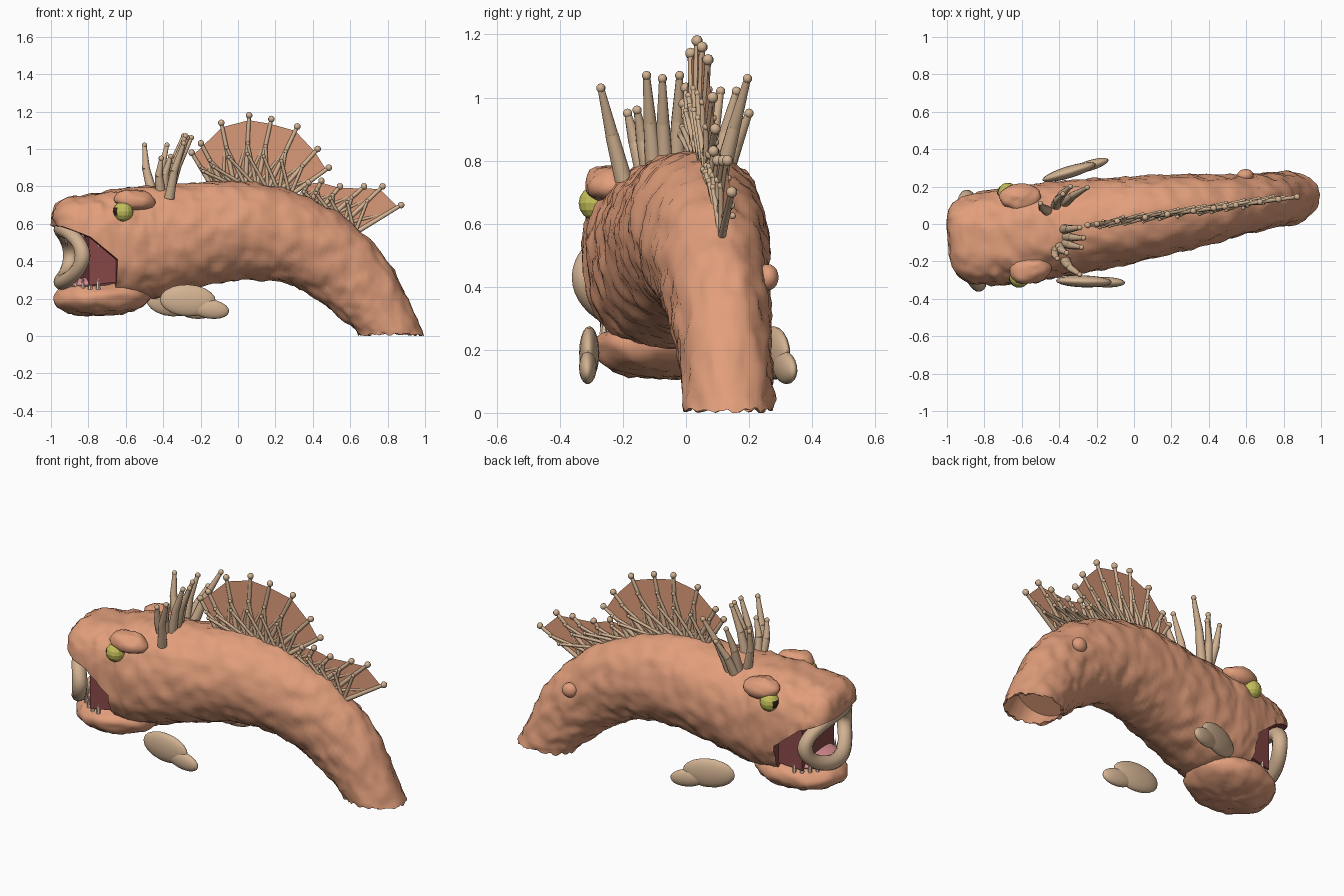
import bpy, bmesh, math
from mathutils import Vector, Matrix, noise

if "Cube" in bpy.data.objects:
    bpy.data.objects.remove(bpy.data.objects["Cube"])

# The creature is built along x, then turned slightly about z
TURN = Matrix.Translation((0, 0.027, 0)) @ Matrix.Rotation(math.radians(7.7), 4, 'Z')


def material(name, r, g, b):
    m = bpy.data.materials.new(name)
    m.use_nodes = True
    m.diffuse_color = (r, g, b, 1)
    shader = m.node_tree.nodes["Principled BSDF"]
    shader.inputs["Base Color"].default_value = (r, g, b, 1)
    shader.inputs["Roughness"].default_value = 0.8
    return m


SKIN = material("skin_orange", .76, .345, .2)
TAN = material("spine_tan", .65, .45, .29)
WEB = material("membrane_orange", .74, .34, .2)
EYE = material("eye_yellow", .55, .52, .1)
PUPIL = material("pupil_dark", .03, .015, .01)
MOUTH = material("mouth_dark_red", .25, .065, .065)
PINK = material("tongue_pink", .74, .28, .31)
TOOTH = material("tooth_ivory", .72, .55, .42)


def finish(name, bm, *mats):
    bm.transform(TURN)
    mesh = bpy.data.meshes.new(name)
    bm.to_mesh(mesh)
    bm.free()
    for m in mats:
        mesh.materials.append(m)
    ob = bpy.data.objects.new(name, mesh)
    bpy.context.collection.objects.link(ob)
    return ob


def smooth(ob, degrees=60):
    bpy.ops.object.select_all(action='DESELECT')
    ob.select_set(True)
    bpy.context.view_layer.objects.active = ob
    bpy.ops.object.shade_smooth_by_angle(angle=math.radians(degrees))


def loft(rings, closed=False):
    bm = bmesh.new()
    rows = [[bm.verts.new(p) for p in ring] for ring in rings]
    pairs = list(zip(rows, rows[1:]))
    if closed:
        pairs.append((rows[-1], rows[0]))
    n = len(rows[0])
    for a, b in pairs:
        for i in range(n):
            j = (i + 1) % n
            bm.faces.new((a[i], a[j], b[j], b[i]))
    if not closed:
        bm.faces.new(rows[0])
        bm.faces.new(rows[-1])
    bmesh.ops.recalc_face_normals(bm, faces=bm.faces)
    return bm


def roughen(bm):
    bm.normal_update()
    shift = {v: v.normal * (.012 * noise.noise(v.co * 13) + .009 * noise.noise(v.co * 28))
             for v in bm.verts}
    for v, d in shift.items():
        v.co += d


def ball(bm, centre, size, yaw=0, tilt=0, segs=20):
    m = (Matrix.Translation(centre) @ Matrix.Rotation(yaw, 4, 'Z')
         @ Matrix.Rotation(tilt, 4, 'Y') @ Matrix.Diagonal((*size, 1)))
    bmesh.ops.create_uvsphere(bm, u_segments=segs, v_segments=segs // 2, radius=1, matrix=m)


def rod(bm, a, b, r1, r2, tip=0, segs=10):
    a, b = Vector(a), Vector(b)
    d = b - a
    m = Matrix.Translation((a + b) / 2) @ d.to_track_quat('Z', 'Y').to_matrix().to_4x4()
    bmesh.ops.create_cone(bm, cap_ends=True, segments=segs, radius1=r1, radius2=r2,
                          depth=d.length, matrix=m)
    if tip:
        ball(bm, b, (tip, tip, tip), segs=10)


# Body and upper head: top x, top z, bottom x, bottom z, half width, squareness
SECTIONS = [
    (-1, .64, -.98, .3, .1, 3), (-.985, .69, -.97, .26, .18, 3),
    (-.93, .74, -.9, .24, .225, 3), (-.8, .755, -.78, .22, .25, 2.8),
    (-.62, .79, -.6, .2, .26, 2.5), (-.45, .805, -.44, .205, .255, 2.2),
    (-.22, .82, -.2, .26, .245, 2), (.04, .83, .02, .3, .225, 2),
    (.34, .755, .22, .29, .2, 2), (.61, .605, .4, .215, .17, 2),
    (.82, .38, .55, .1, .15, 2), (1, .01, .65, .01, .143, 2)]


def blend(p, t):
    return [.5 * (2 * q + (r - o) * t + (2 * o - 5 * q + 4 * r - s) * t * t
                  + (3 * q - o - 3 * r + s) * t ** 3) for o, q, r, s in zip(*p)]


def section(s, count=64):
    tx, tz, bx, bz, w, n = s
    mid, half = Vector((tx + bx, 0, tz + bz)) / 2, Vector((tx - bx, 0, tz - bz)) / 2
    power = lambda q: math.copysign(abs(q) ** (2 / n), q)
    return [mid + half * power(math.sin(a)) + Vector((0, w * power(math.cos(a)), 0))
            for a in (math.tau * i / count for i in range(count))]


padded = [SECTIONS[0]] + SECTIONS + [SECTIONS[-1]]
rings = []
for i in range(len(SECTIONS) - 1):
    steps = 3 if i < 2 else 11
    rings += [section(blend(padded[i:i + 4], k / steps)) for k in range(steps)]
rings.append(section(SECTIONS[-1]))
# The tail end is hollow
for row, scale in ((rings[-1], .95), (rings[-7], .88)):
    mid = sum(row, Vector()) / len(row)
    rings.append([mid + (p - mid) * scale for p in row])
bm = loft(rings)
roughen(bm)
for v in bm.verts:
    if v.co.z < .02:
        v.co.z = max(0, .01 + .02 * noise.noise(v.co * 40))
body = finish("body", bm, SKIN)

# Open mouth, cut away below the upper jaw
wedge = [(-1.2, .62), (-.97, .585), (-.83, .53), (-.685, .41), (-.685, 0), (-1.2, 0)]
cutter = finish("mouth_cutter",
                loft([[Vector((x, y, z)) for x, z in wedge] for y in (-.5, .5)]), MOUTH)
cutter.hide_render = True
bpy.context.view_layer.objects.active = body
cut = body.modifiers.new("mouth", 'BOOLEAN')
cut.operation, cut.solver, cut.object = 'DIFFERENCE', 'EXACT', cutter
cut.material_mode = 'TRANSFER'
bpy.ops.object.modifier_apply(modifier=cut.name)
bpy.data.objects.remove(cutter)
smooth(body, 40)

# Lower jaw, mouth lining and tongue
bm = bmesh.new()
ball(bm, (-.73, 0, .207), (.265, .225, .1), tilt=-.05, segs=48)
roughen(bm)
smooth(finish("lower_jaw", bm, SKIN))
lining = [(-.83, .54), (-.67, .42), (-.67, .29), (-.83, .27)]
finish("mouth_lining", loft([[Vector((x, y, z)) for x, z in lining] for y in (-.19, .19)]), MOUTH)
bm = bmesh.new()
ball(bm, (-.77, 0, .285), (.17, .18, .036), tilt=-.08, segs=28)
smooth(finish("tongue", bm, PINK))

# Teeth along both jaws
bm = bmesh.new()
for k in range(13):
    a = math.radians(-78 + 13 * k)
    x, y = -.74 - .19 * math.cos(a), .19 * math.sin(a)
    high = .53 - .6 * max(0, x + .83)
    rod(bm, (x, y, .25), (x, y, .33), .013, .001, segs=6)
    rod(bm, (x, y, high + .03), (x, y, high - .045), .013, .001, segs=6)
finish("teeth", bm, TOOTH)

# Lip ring bent back at the sides
rings = []
for i in range(48):
    a = math.tau * i / 48
    out = Vector((0, math.cos(a), math.sin(a)))
    mid = Vector((-.95 + .08 * math.cos(a) ** 2, .233 * out.y, .43 + .142 * out.z))
    rings.append([mid + .042 * (out * math.cos(b) + Vector((math.sin(b), 0, 0)))
                  for b in (math.tau * j / 12 for j in range(12))])
smooth(finish("lip_ring", loft(rings, closed=True), TAN))

# Mirrored eyes, brows and side fins
for side, word in ((-1, "right"), (1, "left")):
    bm = bmesh.new()
    ball(bm, (-.65, side * .228, .665), (.055, .055, .055), segs=16)
    bm.normal_update()
    look = Vector((-.95, side * .3, 0))
    for f in bm.faces:
        f.material_index = int(f.normal.dot(look) > .83)
    finish(word + "_eye", bm, EYE, PUPIL)
    bm = bmesh.new()
    ball(bm, (-.585, side * .195, .725), (.115, .075, .058), yaw=-side * .1, tilt=.1, segs=28)
    roughen(bm)
    smooth(finish(word + "_brow", bm, SKIN))
    bm = bmesh.new()
    ball(bm, (-.31, side * .295, .19), (.15, .032, .085), yaw=side * .16, tilt=.05)
    ball(bm, (-.195, side * .315, .145), (.105, .028, .052), yaw=side * .16, tilt=.15)
    smooth(finish(word + "_fin", bm, TAN))

# Wart on the flank
bm = bmesh.new()
ball(bm, (.62, .15, .43), (.045, .035, .042))
smooth(finish("wart", bm, SKIN))

# Head spines fanned across the neck
TIPS = [(-.29, -.27, 1.03), (-.41, -.185, .95), (-.36, -.155, .96), (-.28, -.125, 1.07),
        (-.27, -.075, 1.06), (-.29, -.02, 1.07), (-.5, .11, 1.02), (-.38, .16, 1.02),
        (-.25, .195, 1.06), (-.34, .2, .95)]
bm = bmesh.new()
for tip in TIPS:
    t = TURN.inverted() @ Vector(tip)
    y = .68 * t.y
    base = Vector((.65 * -.43 + .35 * t.x, y, .78 - 1.4 * y * y))
    bend = base.lerp(t, .5) + Vector((-.012, 0, 0))
    rod(bm, base, bend, .028, .021)
    rod(bm, bend, t, .021, .011, tip=.015)
smooth(finish("head_spines", bm, TAN))


# Back crests: a membrane with crossing, ball-tipped rods
def crest(name, first, last, tips):
    tips = [Vector((x, 0, z)) for x, z in tips]
    n = len(tips) - 1
    first, last = Vector((first[0], 0, first[1])), Vector((last[0], 0, last[1]))
    arch = Vector((0, 0, .025))
    bases = [first.lerp(last, i / n) + arch * math.sin(math.pi * i / n) for i in range(n + 1)]
    web = bmesh.new()
    low = [web.verts.new(b) for b in bases]
    high = [web.verts.new(b.lerp(t, .93)) for b, t in zip(bases, tips)]
    rods = bmesh.new()
    for i in range(n + 1):
        rod(rods, bases[i], tips[i], .013, .01, tip=.018)
        if i < n:
            web.faces.new((low[i], low[i + 1], high[i + 1], high[i]))
        for step, reach in ((-2, .45), (-1, .6), (1, .72), (2, .5)):
            j = i + step
            if 0 <= j <= n:
                end = bases[j].lerp(tips[j], reach) + Vector((0, .01 * step, 0))
                rod(rods, bases[i], end, .01, .008, tip=.011)
    finish(name + "_membrane", web, WEB)
    smooth(finish(name + "_rods", rods, TAN))


crest("front_crest", (-.14, .8), (.28, .75),
      [(-.25, .98), (-.2, 1.03), (-.09, 1.14), (.06, 1.18), (.18, 1.16),
       (.32, 1.12), (.43, 1.0), (.49, .9)])
crest("rear_crest", (.33, .73), (.63, .55),
      [(.38, .82), (.45, .83), (.55, .8), (.68, .8), (.78, .8), (.88, .7)])
